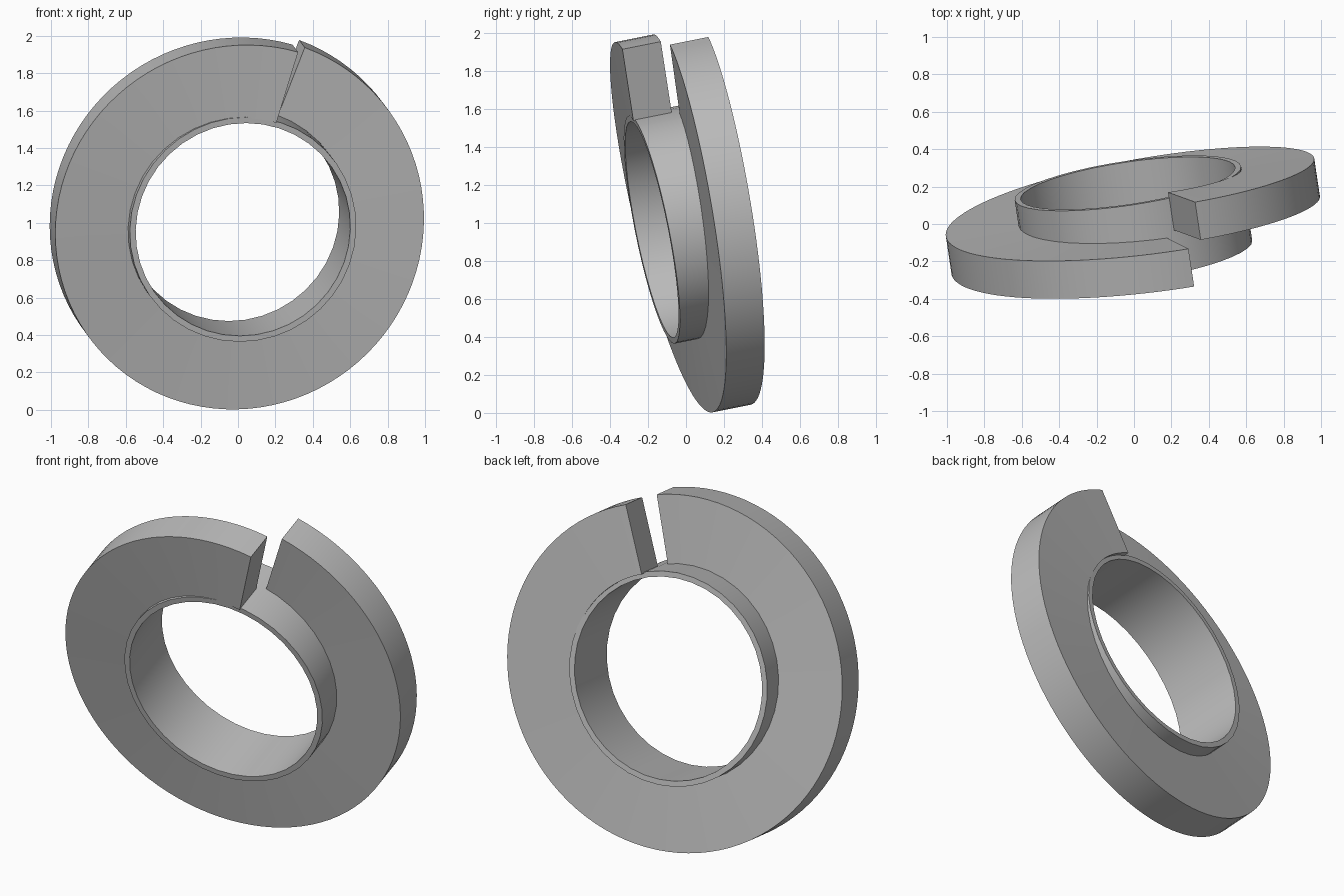
import bpy, bmesh, math
from mathutils import Vector, Matrix

cube = bpy.data.objects.get("Cube")
if cube:
    bpy.data.objects.remove(cube, do_unlink=True)

steel = bpy.data.materials.new("grey steel")
steel.use_nodes = True
colour = (0.5, 0.5, 0.5, 1)
steel.diffuse_color = colour
steel.node_tree.nodes["Principled BSDF"].inputs["Base Color"].default_value = colour

# Tilted frame shared by both parts: local z is the ring axis, towards the front
axis = Vector((0.145, -0.97, -0.194)).normalized()
up = (Vector((0, 0, 1)) - axis * axis.z).normalized()
side = up.cross(axis).normalized()
if side.x < 0:
    side = -side
CENTRE = Vector((0, 0, 1))


def sweep(name, r_in, r_out, thick, start, end, z0, z1, steps, closed=False):
    """Sweep a rectangular section around the axis while it moves from z0 to z1."""
    bm = bmesh.new()
    rings = []
    for i in range(steps if closed else steps + 1):
        t = i / steps
        ang = math.radians(start + (end - start) * t)
        mid = z0 + (z1 - z0) * t
        radial = side * math.cos(ang) + up * math.sin(ang)
        section = [(r_in, -1), (r_out, -1), (r_out, 1), (r_in, 1)]
        rings.append([bm.verts.new(CENTRE + radial * r + axis * (mid + s * thick / 2))
                      for r, s in section])
    pairs = list(zip(rings, rings[1:]))
    if closed:
        pairs.append((rings[-1], rings[0]))
    else:
        bm.faces.new(rings[0])
        bm.faces.new(rings[-1])
    for a, b in pairs:
        for j in range(4):
            k = (j + 1) % 4
            bm.faces.new((a[j], a[k], b[k], b[j]))
    bmesh.ops.recalc_face_normals(bm, faces=bm.faces)
    mesh = bpy.data.meshes.new(name)
    bm.to_mesh(mesh)
    bm.free()
    obj = bpy.data.objects.new(name, mesh)
    bpy.context.collection.objects.link(obj)
    mesh.materials.append(steel)
    bpy.ops.object.select_all(action="DESELECT")
    obj.select_set(True)
    bpy.context.view_layer.objects.active = obj
    bpy.ops.object.shade_smooth_by_angle(angle=math.radians(30))
    return obj


# Split spring ring: one helical turn with a narrow gap near the top
sweep("split_ring", 0.605, 1.005, 0.208, 74.5, 430.2, 0.09, -0.152, 96)

# Thin sleeve lining the hole
sweep("inner_sleeve", 0.58, 0.612, 0.41, 0, 360, -0.02, -0.02, 40, closed=True)
